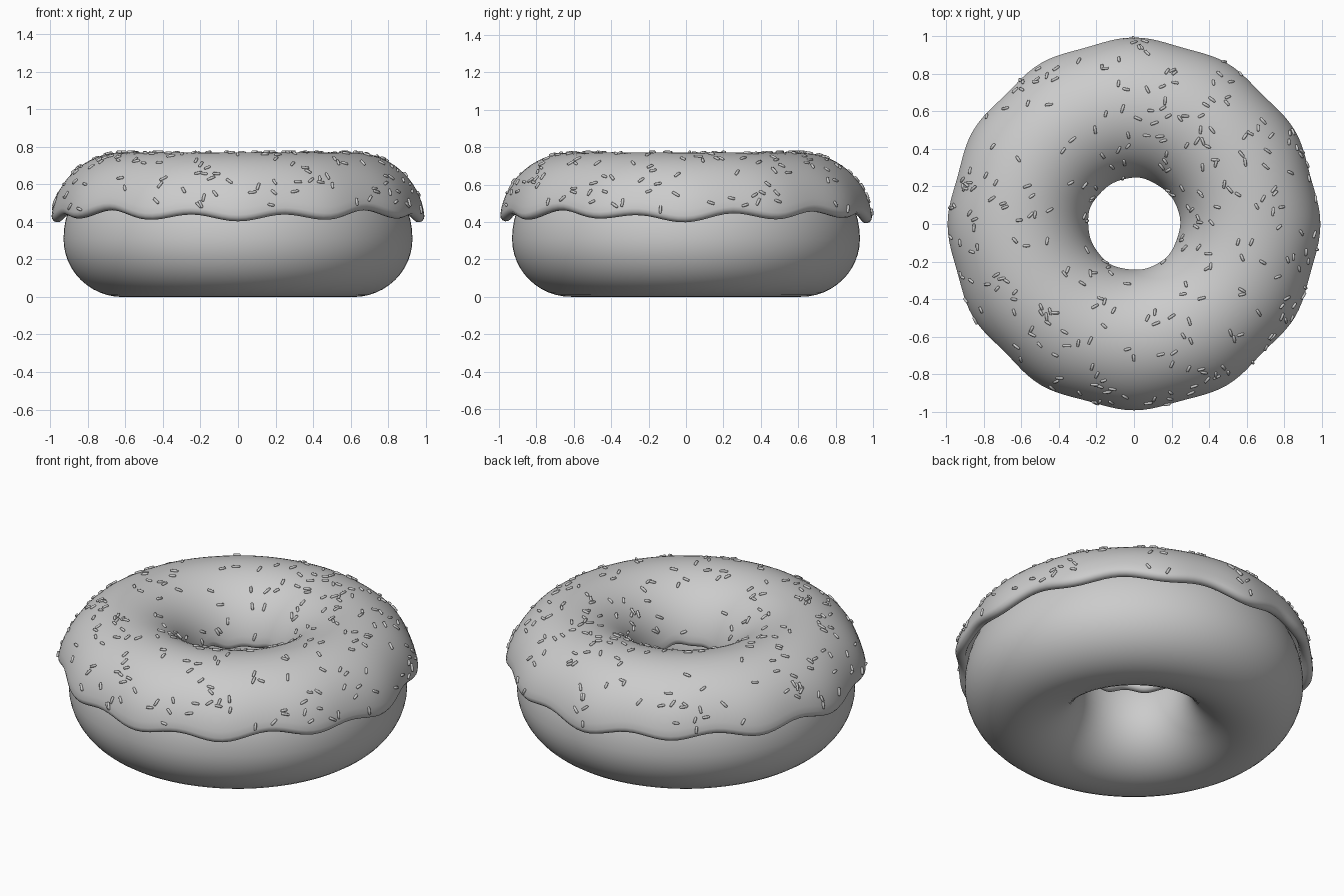
import bpy, bmesh, random
from math import sin, cos, pi, asin
from mathutils import Vector, Matrix

if "Cube" in bpy.data.objects:
    bpy.data.objects.remove(bpy.data.objects["Cube"])

random.seed(7)
R = 0.615      # ring radius
SEG = 144


def make_object(name, bm):
    bmesh.ops.recalc_face_normals(bm, faces=bm.faces)
    mesh = bpy.data.meshes.new(name)
    bm.to_mesh(mesh)
    bm.free()
    mesh.shade_smooth()
    obj = bpy.data.objects.new(name, mesh)
    bpy.context.collection.objects.link(obj)
    return obj


def revolve(name, section):
    """Sweep a closed (radius, z) section, which may vary with angle, around z."""
    bm = bmesh.new()
    rings = []
    for i in range(SEG):
        t = 2 * pi * i / SEG
        rings.append([bm.verts.new((r * cos(t), r * sin(t), z)) for r, z in section(t)])
    n = len(rings[0])
    for i in range(SEG):
        a, b = rings[i], rings[(i + 1) % SEG]
        for j in range(n):
            k = (j + 1) % n
            bm.faces.new((a[j], b[j], b[k], a[k]))
    return make_object(name, bm)


# Dough ring: round below, slightly taller above
def dough_section(t):
    pts = []
    for j in range(48):
        p = 2 * pi * j / 48
        pts.append((R + 0.315 * cos(p), 0.31 + (0.38 if sin(p) > 0 else 0.31) * sin(p)))
    return pts


revolve("dough", dough_section)

# Icing shell with a wavy, rounded, dripping rim
HALF = 0.031


def outer_edge(t):
    return 0.428 - 0.018 * cos(12 * t) - 0.012 * cos(4 * t) + 0.005 * sin(7 * t)


def inner_edge(t):
    return 0.42 + 0.012 * sin(5 * t) + 0.008 * cos(9 * t)


def icing_point(t, phi, off, along=0.0):
    swell = 0.006 * cos(12 * t) * max(0, cos(phi)) ** 2
    a, b = 0.343 + swell, 0.34
    n = Vector((b * cos(phi), a * sin(phi))).normalized()
    tan = Vector((-n.y, n.x))
    return Vector((R + a * cos(phi), 0.40 + b * sin(phi))) + n * off + tan * along


def phi_range(t):
    return (asin((outer_edge(t) + HALF - 0.40) / 0.34),
            pi - asin((inner_edge(t) + HALF - 0.40) / 0.34))


def icing_section(t):
    p0, p1 = phi_range(t)
    n, cap = 30, 6
    phis = [p0 + (p1 - p0) * j / n for j in range(n + 1)]
    pts = [icing_point(t, p, HALF) for p in phis]
    for j in range(1, cap):
        c = pi * j / cap
        pts.append(icing_point(t, p1, HALF * cos(c), HALF * sin(c)))
    pts += [icing_point(t, p, -HALF) for p in reversed(phis)]
    for j in range(1, cap):
        c = pi * j / cap
        pts.append(icing_point(t, p0, -HALF * cos(c), -HALF * sin(c)))
    return pts


revolve("icing", icing_section)

# Sprinkles: small capsules lying on the icing
bm = bmesh.new()
count = 0
while count < 290:
    t = random.uniform(0, 2 * pi)
    p0, p1 = phi_range(t)
    phi = random.uniform(p0 + 0.03, p1 - 0.05)
    r, z = icing_point(t, phi, HALF + 0.003)
    if random.random() > r:
        continue
    d = icing_point(t, phi, 1) - icing_point(t, phi, 0)
    normal = Vector((d.x * cos(t), d.x * sin(t), d.y))
    around = Vector((-sin(t), cos(t), 0))
    spin = random.uniform(0, pi)
    axis = around * cos(spin) + normal.cross(around) * sin(spin)
    side = normal.cross(axis)
    frame = Matrix((side, normal, axis)).transposed().to_4x4()
    place = Matrix.Translation((r * cos(t), r * sin(t), z)) @ frame
    ball = bmesh.ops.create_uvsphere(bm, u_segments=8, v_segments=6, radius=0.008)
    half_len = random.uniform(0.010, 0.016)
    for v in ball["verts"]:
        if abs(v.co.z) > 1e-5:
            v.co.z += half_len if v.co.z > 0 else -half_len
        v.co = place @ v.co
    count += 1
make_object("sprinkles", bm)
